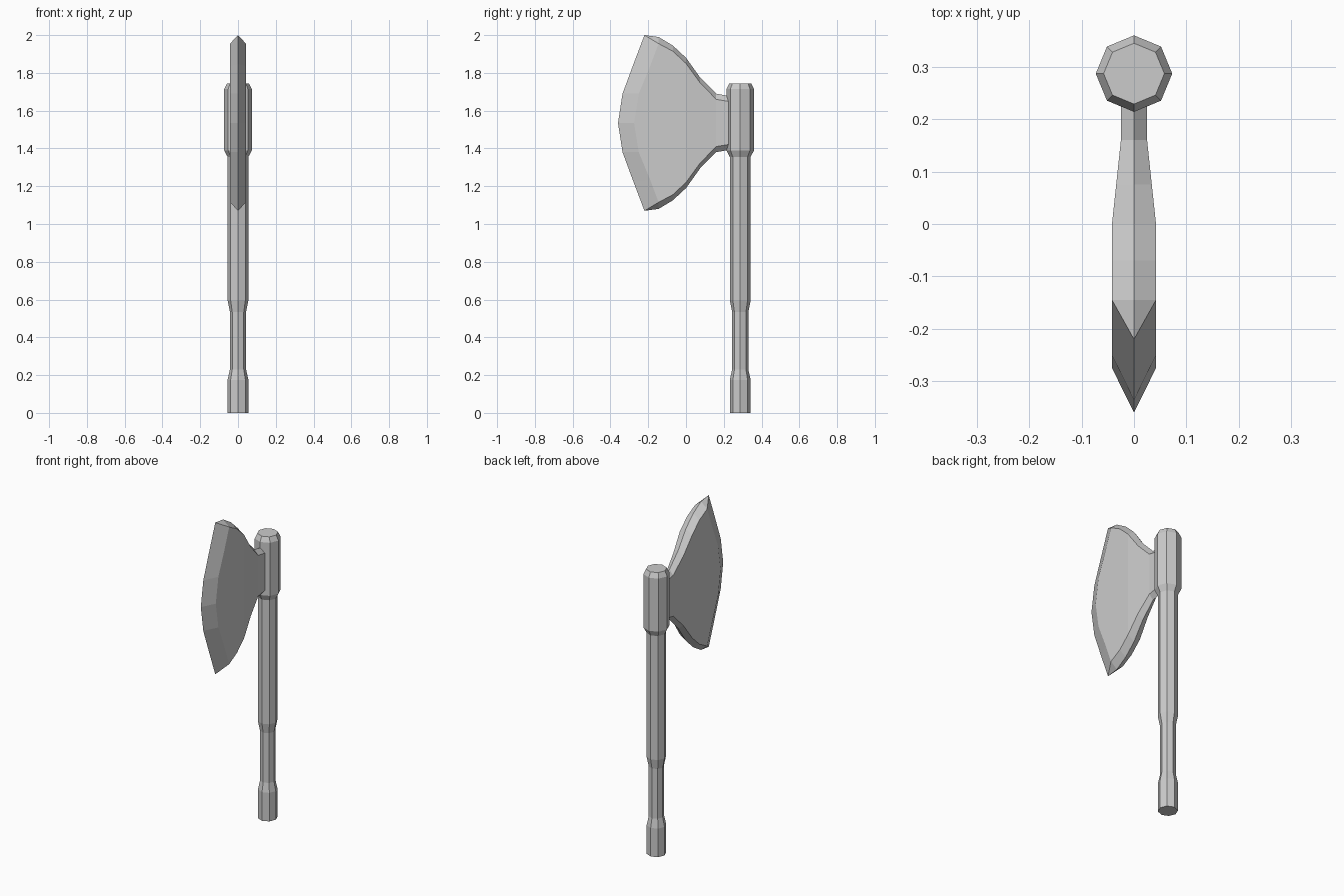
import bpy, bmesh, math
from mathutils import Matrix

if "Cube" in bpy.data.objects:
    bpy.data.objects.remove(bpy.data.objects["Cube"])


def finish(bm, name, location):
    bmesh.ops.recalc_face_normals(bm, faces=bm.faces[:])
    mesh = bpy.data.meshes.new(name)
    bm.to_mesh(mesh)
    bm.free()
    obj = bpy.data.objects.new(name, mesh)
    obj.location = location
    bpy.context.collection.objects.link(obj)
    return obj


def lathe(name, profile, location, sides=8):
    """Closed faceted solid from (radius, z) pairs."""
    bm = bmesh.new()
    rings = [[bm.verts.new((r * math.cos(math.tau * i / sides),
                            r * math.sin(math.tau * i / sides), z))
              for i in range(sides)] for r, z in profile]
    for lo, hi in zip(rings, rings[1:]):
        for i in range(sides):
            j = (i + 1) % sides
            bm.faces.new((lo[i], lo[j], hi[j], hi[i]))
    bm.faces.new(rings[0][::-1])
    bm.faces.new(rings[-1])
    return finish(bm, name, location)


# Octagonal handle with a narrowed grip and a thick socket at the top
lathe("handle", [(0.055, 0), (0.055, 0.175), (0.043, 0.23), (0.043, 0.535),
                 (0.055, 0.595), (0.055, 1.355), (0.073, 1.39),
                 (0.073, 1.715), (0.058, 1.745)], (0, 0.287, 0))

# Blade: one quarter is built, then mirrored across x and z
# stations: y, half thickness, flat-side height, centre-ridge height
stations = [(0.25, 0.025, 0.11, 0.138), (0.16, 0.025, 0.125, 0.155),
            (0.075, 0.034, 0.212, 0.24), (0.0, 0.042, 0.315, 0.345),
            (-0.07, 0.042, 0.38, 0.41), (-0.145, 0.042, 0.42, 0.455)]
# cutting edge and start of its bevel: (y, z) from the tip to the middle
edge = [(-0.22, 0.465), (-0.278, 0.312), (-0.336, 0.155), (-0.36, 0)]
bevel = [(-0.19, 0.30), (-0.25, 0.155), (-0.275, 0)]

bm = bmesh.new()
mid = [bm.verts.new((w, y, 0)) for y, w, f, r in stations]
side = [bm.verts.new((w, y, f)) for y, w, f, r in stations]
ridge = [bm.verts.new((0, y, r)) for y, w, f, r in stations]
for i in range(len(stations) - 1):
    bm.faces.new((mid[i], mid[i + 1], side[i + 1], side[i]))
    bm.faces.new((side[i], side[i + 1], ridge[i + 1], ridge[i]))

# Sharpened front
sharp = [bm.verts.new((0, y, z)) for y, z in edge]
inner = [side[-1]] + [bm.verts.new((0.042, y, z)) for y, z in bevel]
bm.faces.new([mid[-1]] + inner[::-1])
bm.faces.new((side[-1], sharp[0], ridge[-1]))
for i in range(len(edge) - 1):
    bm.faces.new((inner[i], inner[i + 1], sharp[i + 1], sharp[i]))

# Rear cap, hidden inside the socket
base = bm.verts.new((0, stations[0][0], 0))
bm.faces.new((base, mid[0], side[0], ridge[0]))

for axis in ('X', 'Z'):
    bmesh.ops.mirror(bm, geom=bm.verts[:] + bm.edges[:] + bm.faces[:],
                     matrix=Matrix.Identity(4), merge_dist=0.0001, axis=axis)
bmesh.ops.remove_doubles(bm, verts=bm.verts[:], dist=0.0001)
finish(bm, "blade", (0, 0, 1.535))
